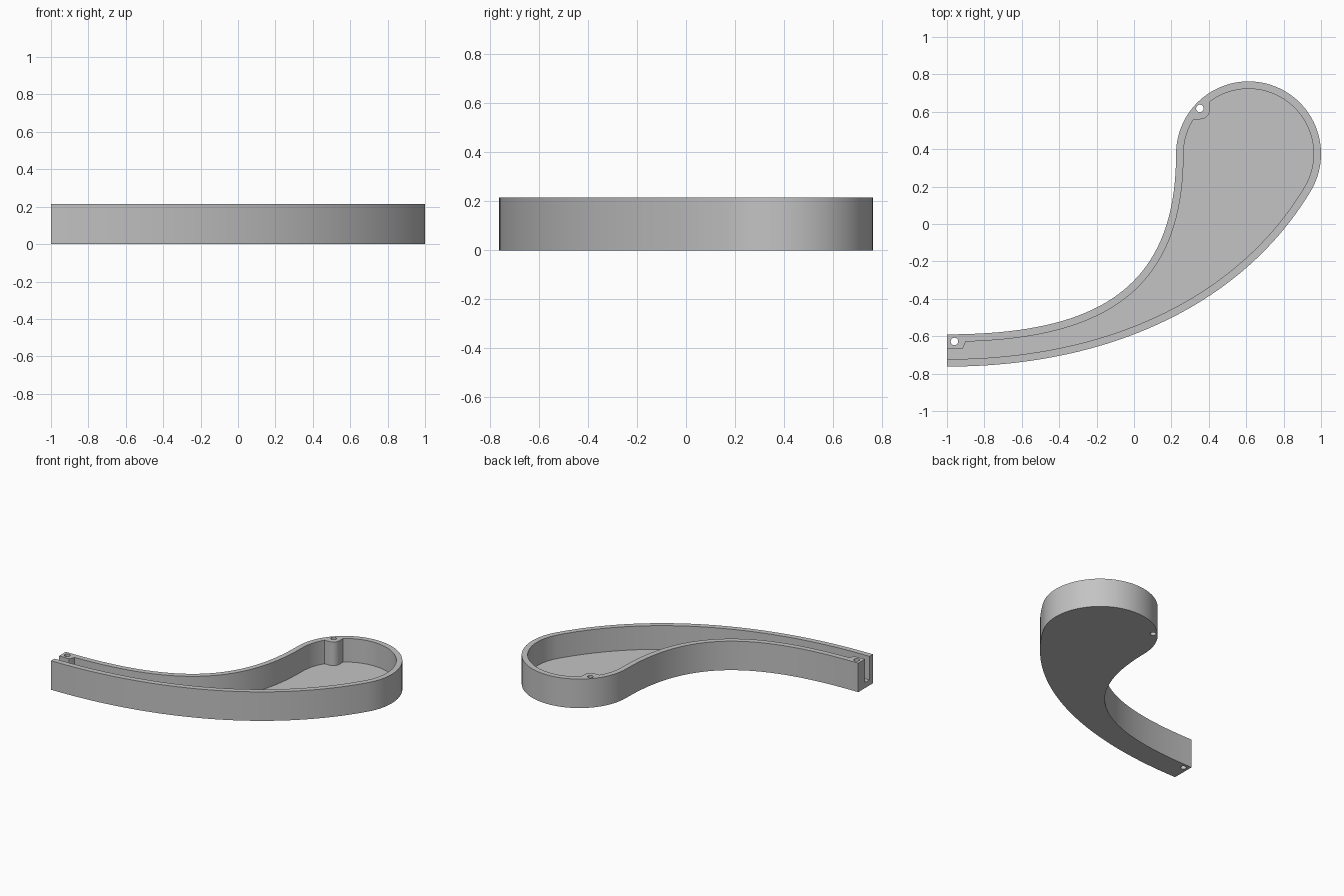
import bpy, bmesh, math
from mathutils import Vector

if "Cube" in bpy.data.objects:
    bpy.data.objects.remove(bpy.data.objects["Cube"])

HEIGHT, FLOOR, WALL = 0.215, 0.04, 0.04
CENTRE, RADIUS = Vector((0.6125, 0.375)), 0.3875

grey = bpy.data.materials.new("plain_grey")
grey.diffuse_color = (0.55, 0.55, 0.55, 1)
grey.use_nodes = True
grey.node_tree.nodes["Principled BSDF"].inputs["Base Color"].default_value = grey.diffuse_color


def bezier(a, b, c, d, n=40):
    a, b, c, d = map(Vector, (a, b, c, d))
    return [a * (1 - t) ** 3 + b * 3 * t * (1 - t) ** 2 + c * 3 * t * t * (1 - t) + d * t ** 3
            for t in (i / n for i in range(n + 1))]


def arc(centre, r, start, end, n):
    return [Vector(centre) + r * Vector((math.cos(a), math.sin(a)))
            for a in (math.radians(start + (end - start) * i / n) for i in range(n + 1))]


def prism(name, points, z0, z1):
    bm = bmesh.new()
    face = bm.faces.new([bm.verts.new((p[0], p[1], z0)) for p in points])
    top = bmesh.ops.extrude_face_region(bm, geom=[face])["geom"]
    bmesh.ops.translate(bm, vec=(0, 0, z1 - z0),
                        verts=[v for v in top if isinstance(v, bmesh.types.BMVert)])
    bmesh.ops.recalc_face_normals(bm, faces=bm.faces[:])
    mesh = bpy.data.meshes.new(name)
    bm.to_mesh(mesh)
    bm.free()
    mesh.materials.append(grey)
    obj = bpy.data.objects.new(name, mesh)
    bpy.context.collection.objects.link(obj)
    return obj


def cut(obj, cutter):
    bpy.context.view_layer.objects.active = obj
    mod = obj.modifiers.new("cut", "BOOLEAN")
    mod.operation, mod.solver, mod.object = "DIFFERENCE", "EXACT", cutter
    bpy.ops.object.modifier_apply(modifier=mod.name)
    bpy.data.objects.remove(cutter)


# Teardrop outline: long outer sweep, round head, inner sweep back to the open tail
head = arc(CENTRE, RADIUS, -30, 180, 64)
outline = (bezier((-1, -0.7625), (-0.097, -0.7625), (0.6, -0.405), head[0])[:-1] + head
           + bezier(head[-1], (0.225, -0.35), (-0.204, -0.59), (-1, -0.59))[1:])

# Pocket outline: the same path moved inward, run out past the tail end
inner = []
for i, p in enumerate(outline):
    d = (outline[min(i + 1, len(outline) - 1)] - outline[max(i - 1, 0)]).normalized()
    inner.append(p + WALL * Vector((-d.y, d.x)))
inner = [Vector((-1.1, inner[0].y))] + inner + [Vector((-1.1, inner[-1].y))]

body = prism("curved_tray", outline, 0, HEIGHT)
pocket = prism("pocket_cutter", inner, FLOOR, HEIGHT + 0.1)

# Screw bosses are left standing in the pocket
cut(pocket, prism("head_boss", [(0.26, 0.56)] + arc((0.355, 0.61), 0.05, -90, 0, 12)
                  + [(0.405, 0.72), (0.26, 0.72)], -0.1, 0.5))
cut(pocket, prism("tail_boss", [(-1.2, -0.668), (-0.917, -0.668), (-0.9, -0.632),
                                (-0.9, -0.55), (-1.2, -0.55)], -0.1, 0.5))
cut(body, pocket)

# Screw holes run right through both bosses
for spot in ((0.352, 0.618), (-0.96, -0.628)):
    cut(body, prism("hole_cutter", arc(spot, 0.02, 0, 345, 23), -0.1, 0.5))

body.select_set(True)
bpy.context.view_layer.objects.active = body
bpy.ops.object.shade_smooth_by_angle(angle=math.radians(30))
